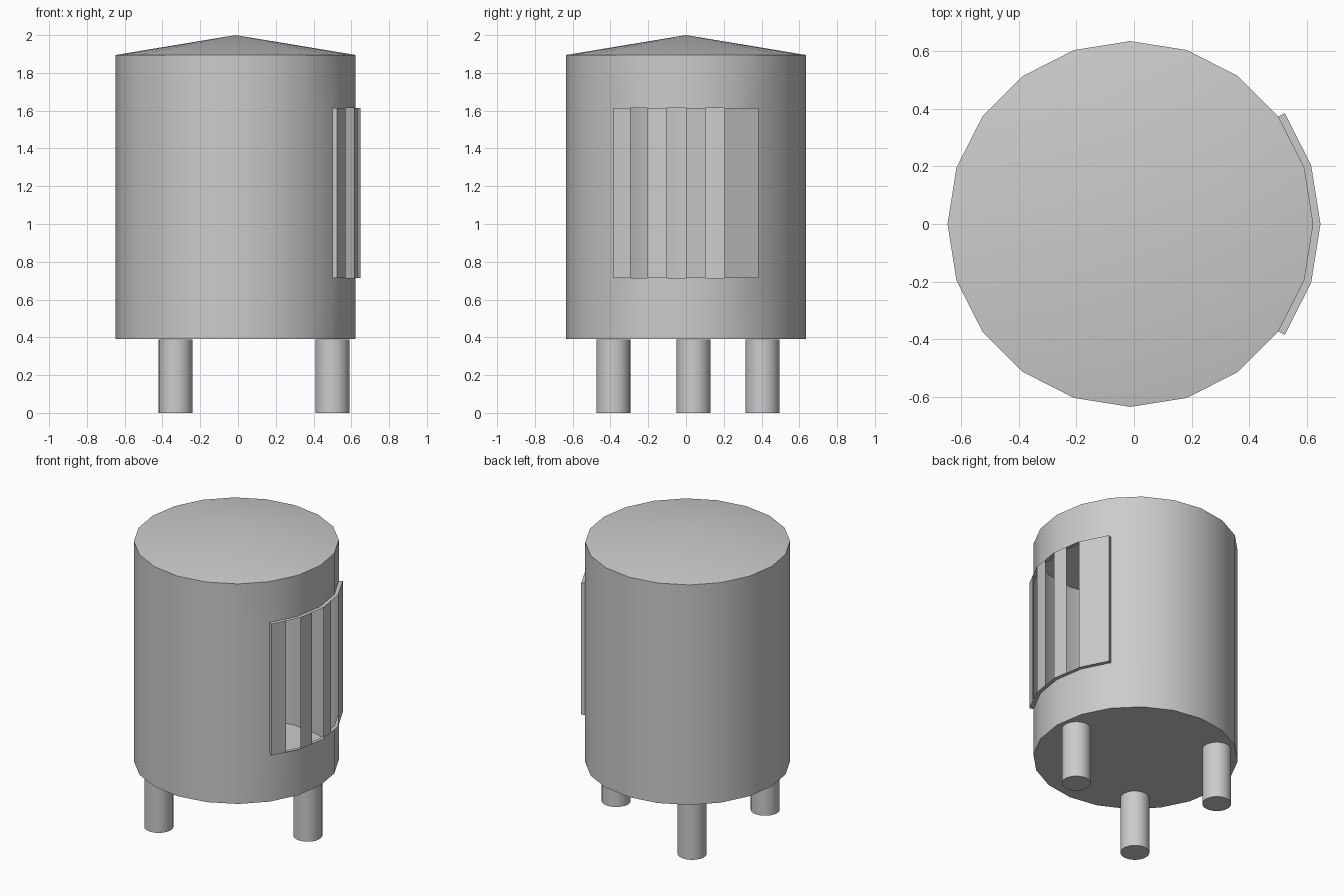
import bpy, bmesh
from math import cos, sin, pi, radians

if "Cube" in bpy.data.objects:
    bpy.data.objects.remove(bpy.data.objects["Cube"])

CX, R, SIDES = -0.0125, 0.635, 20
Z0, D0, D1, Z1, APEX = 0.39, 0.715, 1.615, 1.895, 2.0
THICK = 0.025
STEP = 2 * pi / SIDES


def finish(name, bm):
    bmesh.ops.remove_doubles(bm, verts=bm.verts, dist=0.0005)
    bmesh.ops.recalc_face_normals(bm, faces=bm.faces)
    me = bpy.data.meshes.new(name)
    bm.to_mesh(me)
    bm.free()
    ob = bpy.data.objects.new(name, me)
    bpy.context.collection.objects.link(ob)
    bpy.context.view_layer.objects.active = ob
    ob.select_set(True)
    bpy.ops.object.shade_smooth_by_angle(angle=radians(30))
    ob.select_set(False)
    return ob


def quad(bm, *pts):
    bm.faces.new([bm.verts.new(p) for p in pts])


# tank: 20-sided shell with shallow conical roof, flat floor and a doorway facing +x
bm = bmesh.new()
levels = (Z0, D0, D1, Z1)
rings = [[bm.verts.new((CX + R * cos(i * STEP), R * sin(i * STEP), z))
          for i in range(SIDES)] for z in levels]
apex = bm.verts.new((CX, 0, APEX))
for i in range(SIDES):
    j = (i + 1) % SIDES
    for k in range(3):
        if k == 1 and i in (0, 1, SIDES - 2, SIDES - 1):
            continue
        bm.faces.new((rings[k][i], rings[k][j], rings[k + 1][j], rings[k + 1][i]))
    bm.faces.new((rings[3][i], rings[3][j], apex))
bm.faces.new(rings[0][::-1])
finish("tank_body", bm)

# slatted hatch: frame raised from the doorway, each facet split in half
inner, outer = [], []
for i in range(-2, 3):
    a = i * STEP
    n = a if abs(i) < 2 else a * 0.75      # end points move along their facet normal
    p = (CX + R * cos(a), R * sin(a))
    inner.append(p)
    outer.append((p[0] + THICK * cos(n), p[1] + THICK * sin(n)))


def split(pts):
    res = [pts[0]]
    for p, q in zip(pts, pts[1:]):
        res += [((p[0] + q[0]) / 2, (p[1] + q[1]) / 2), q]
    return res


inner, outer = split(inner), split(outer)
bm = bmesh.new()
for k in range(8):
    a, b, c, d = inner[k], inner[k + 1], outer[k + 1], outer[k]
    for z in (D0, D1):
        quad(bm, (*a, z), (*b, z), (*c, z), (*d, z))
    if k not in (1, 3, 5):                 # open gaps
        quad(bm, (*d, D0), (*c, D0), (*c, D1), (*d, D1))
for k in (0, 8):
    a, d = inner[k], outer[k]
    quad(bm, (*a, D0), (*d, D0), (*d, D1), (*a, D1))
finish("slatted_hatch", bm)

# three round legs
for name, x, y in (("front_leg", -0.33, -0.385), ("right_leg", 0.5, 0.04),
                   ("back_leg", -0.33, 0.405)):
    bm = bmesh.new()
    bmesh.ops.create_cone(bm, cap_ends=True, segments=32, radius1=0.09,
                          radius2=0.09, depth=Z0 - 0.001)
    bmesh.ops.translate(bm, verts=bm.verts, vec=(x, y, (Z0 - 0.001) / 2))
    finish(name, bm)
